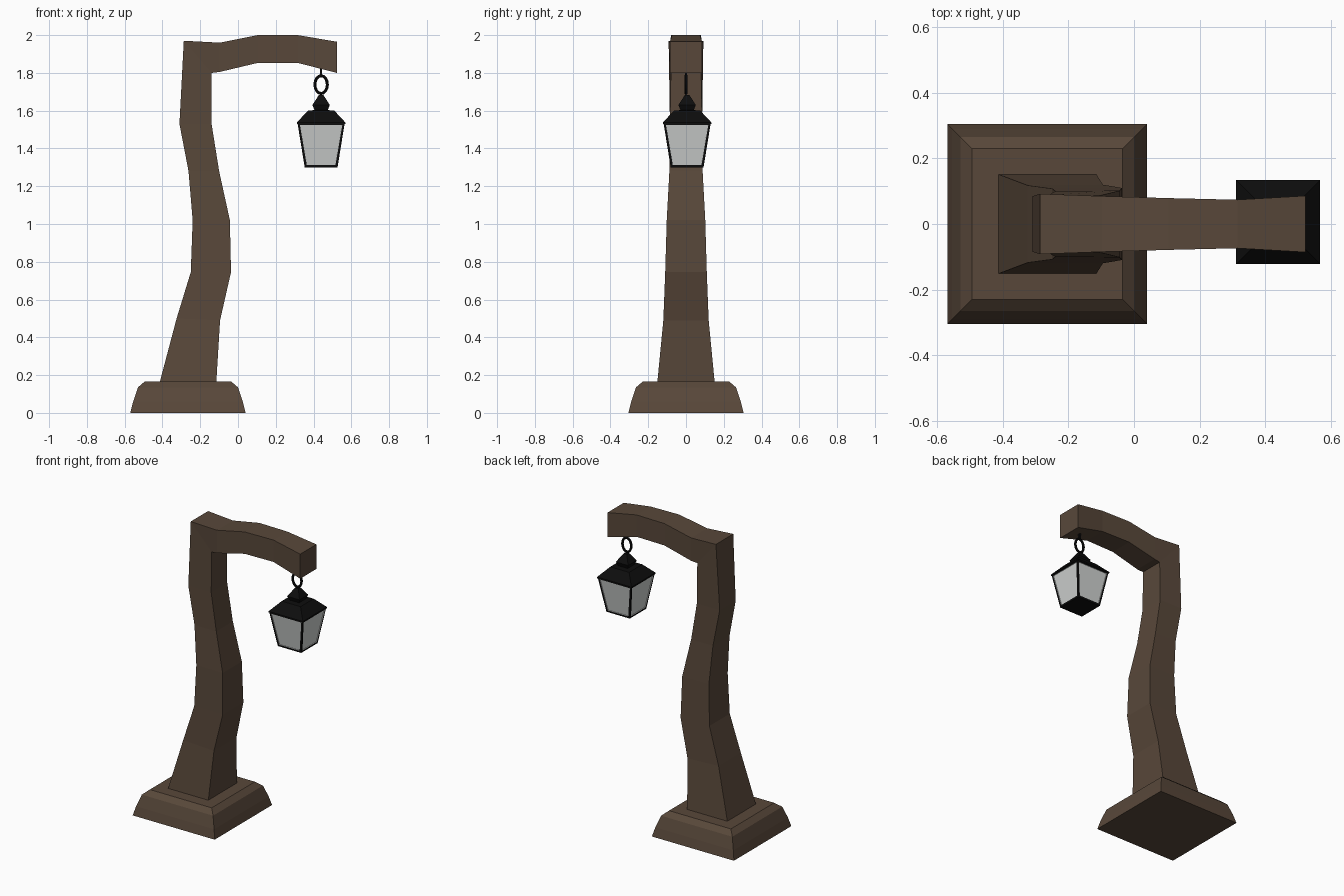
import bpy, bmesh, math
from mathutils import Vector

if "Cube" in bpy.data.objects:
    bpy.data.objects.remove(bpy.data.objects["Cube"])


def material(name, rgb):
    m = bpy.data.materials.new(name)
    m.diffuse_color = (*rgb, 1)
    m.use_nodes = True
    m.node_tree.nodes["Principled BSDF"].inputs["Base Color"].default_value = m.diffuse_color
    return m


WOOD = material("brown wood", (0.098, 0.064, 0.042))
IRON = material("black iron", (0.004, 0.004, 0.004))
GLASS = material("pale glass", (0.62, 0.64, 0.63))


def loft(name, rings, mats, glass_inset=0):
    """Skin a list of vertex rings, cap both ends, optionally inset side panes."""
    bm = bmesh.new()
    loops = [[bm.verts.new(p) for p in ring] for ring in rings]
    sides = []
    for a, b in zip(loops, loops[1:]):
        n = len(a)
        for i in range(n):
            j = (i + 1) % n
            sides.append(bm.faces.new((a[i], a[j], b[j], b[i])))
    bm.faces.new(loops[0])
    bm.faces.new(loops[-1])
    bmesh.ops.recalc_face_normals(bm, faces=bm.faces)
    if glass_inset:
        bmesh.ops.inset_individual(bm, faces=sides, thickness=glass_inset)
        for f in sides:
            f.material_index = 1
        bmesh.ops.inset_individual(bm, faces=sides, thickness=0.0005, depth=-0.005)
    return finish(name, bm, mats)


def finish(name, bm, mats):
    me = bpy.data.meshes.new(name)
    bm.to_mesh(me)
    bm.free()
    for m in mats:
        me.materials.append(m)
    ob = bpy.data.objects.new(name, me)
    bpy.context.collection.objects.link(ob)
    return ob


def squares(cx, cy, profile):
    """Square rings from (half width, height) pairs."""
    return [[(cx + sx * h, cy + sy * h, z) for sx, sy in ((-1, -1), (1, -1), (1, 1), (-1, 1))]
            for h, z in profile]


# Stepped plinth
loft("plinth", squares(-0.265, 0, [(0.305, 0), (0.29, 0.06), (0.265, 0.135), (0.23, 0.165)]), [WOOD])

# Crooked post and arm: outer (x, z, half depth), inner (x, z, half depth)
sections = [
    ((-0.415, 0.16, 0.152), (-0.115, 0.16, 0.152)),
    ((-0.325, 0.50, 0.118), (-0.095, 0.49, 0.120)),
    ((-0.250, 0.745, 0.108), (-0.037, 0.745, 0.110)),
    ((-0.240, 1.02, 0.100), (-0.043, 1.02, 0.102)),
    ((-0.262, 1.28, 0.088), (-0.100, 1.28, 0.088)),
    ((-0.310, 1.53, 0.085), (-0.140, 1.53, 0.085)),
    ((-0.287, 1.97, 0.092), (-0.140, 1.80, 0.080)),
    ((-0.097, 1.96, 0.085), (-0.097, 1.805, 0.083)),
    ((0.105, 2.00, 0.079), (0.105, 1.853, 0.079)),
    ((0.316, 2.00, 0.074), (0.316, 1.853, 0.074)),
    ((0.523, 1.965, 0.086), (0.523, 1.80, 0.086)),
]
loft("post_and_arm", [[(a[0], -a[2], a[1]), (b[0], -b[2], b[1]), (b[0], b[2], b[1]), (a[0], a[2], a[1])]
                      for a, b in sections], [WOOD])

# Lantern: glazed body, roof and finial
LX, LY = 0.44, 0.006
loft("lantern_body", squares(LX, LY, [(0.087, 1.30), (0.125, 1.535)]), [IRON, GLASS], 0.016)
loft("lantern_roof", squares(LX, LY, [(0.128, 1.53), (0.128, 1.538), (0.07, 1.60), (0.035, 1.603)]), [IRON])
loft("lantern_finial", squares(LX, LY, [(0.032, 1.595), (0.046, 1.63), (0.012, 1.683)]), [IRON])

# Oval hanging ring
rings = []
bm = bmesh.new()
N, M, T = 16, 8, 0.008
for i in range(N):
    t = 2 * math.pi * i / N
    out = Vector((math.cos(t), 0, math.sin(t)))
    c = Vector((LX + 0.033 * math.cos(t), 0, 1.738 + 0.047 * math.sin(t)))
    rings.append([bm.verts.new(c + T * (out * math.cos(s) + Vector((0, math.sin(s), 0))))
                  for s in (2 * math.pi * k / M for k in range(M))])
for i in range(N):
    a, b = rings[i], rings[(i + 1) % N]
    for k in range(M):
        l = (k + 1) % M
        bm.faces.new((a[k], a[l], b[l], b[k]))
bmesh.ops.recalc_face_normals(bm, faces=bm.faces)
finish("hanging_ring", bm, [IRON])

# Hook pin into the arm
loft("hook_pin", squares(LX, 0, [(0.006, 1.78), (0.006, 1.84)]), [IRON])
